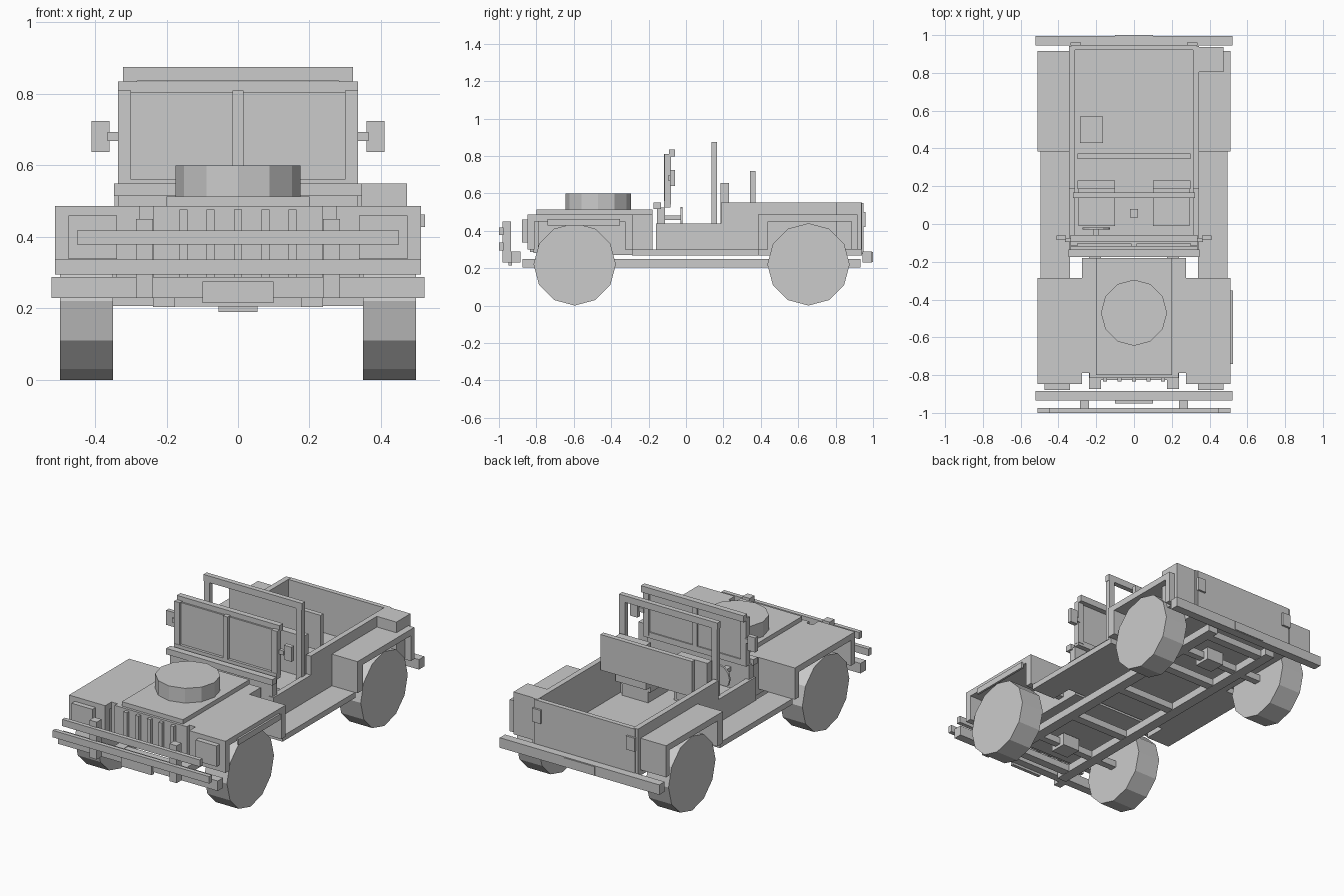
import bpy, bmesh, math
from mathutils import Matrix


def box(name, x, y, z, mirror=False):
    """Box from (min, max) ranges; mirror adds the twin across x = 0."""
    bm = bmesh.new()
    ranges = [x, (-x[1], -x[0])] if mirror else [x]
    for rx in ranges:
        size = [b - a for a, b in (rx, y, z)]
        mid = [(a + b) / 2 for a, b in (rx, y, z)]
        bmesh.ops.create_cube(bm, size=1, matrix=Matrix.Translation(mid) @ Matrix.Diagonal((*size, 1)))
    return finish(name, bm)


def disc(name, center, radius, depth, axis, sides=12):
    """Low-poly cylinder with a vertex at its extreme points."""
    rot = {'X': Matrix.Rotation(math.pi / 2, 4, 'Y'),
           'Y': Matrix.Rotation(math.pi / 2, 4, 'X'),
           'Z': Matrix.Identity(4)}[axis]
    bm = bmesh.new()
    bmesh.ops.create_cone(bm, cap_ends=True, segments=sides, radius1=radius, radius2=radius,
                          depth=depth, matrix=Matrix.Translation(center) @ rot)
    return finish(name, bm)


def finish(name, bm):
    mesh = bpy.data.meshes.new(name)
    bm.to_mesh(mesh)
    bm.free()
    obj = bpy.data.objects.new(name, mesh)
    bpy.context.collection.objects.link(obj)
    return obj


# Wheels, axles and differentials
for end, y in (("front", -0.595), ("rear", 0.655)):
    for side, s in (("left", -1), ("right", 1)):
        disc(f"{end}_{side}_wheel", (s * 0.424, y, 0.22), 0.22, 0.148, 'X')
    box(f"{end}_axle", (-0.35, 0.35), (y - 0.02, y + 0.02), (0.207, 0.247))
    box(f"{end}_differential", (-0.055, 0.055), (y - 0.05, y + 0.05), (0.19, 0.265))
disc("spare_wheel", (0, -0.47, 0.556), 0.175, 0.088, 'Z')

# Chassis frame
box("frame_rails", (0.176, 0.238), (-0.874, 0.933), (0.203, 0.248), True)
for i, y in enumerate((-0.8, -0.3, 0.1, 0.45, 0.87)):
    box(f"crossmember_{i}", (-0.176, 0.176), (y - 0.025, y + 0.025), (0.205, 0.245))

# Bumpers, plates and brush guard
box("front_bumper", (-0.522, 0.522), (-0.935, -0.885), (0.229, 0.288))
box("front_plate", (-0.1, 0.1), (-0.95, -0.93), (0.215, 0.275))
box("rear_bumper", (-0.522, 0.522), (0.945, 0.995), (0.229, 0.288))
box("rear_plate", (-0.1, 0.1), (0.99, 1.0), (0.232, 0.285))
box("guard_posts", (0.238, 0.285), (-0.98, -0.935), (0.229, 0.45), True)
box("guard_upper_bar", (-0.45, 0.45), (-1.0, -0.975), (0.378, 0.418))
box("guard_lower_bar", (-0.512, 0.512), (-1.0, -0.975), (0.295, 0.336))

# Engine bay, hood and grille
box("engine_bay", (-0.275, 0.275), (-0.79, -0.18), (0.27, 0.487))
box("hood", (-0.2, 0.2), (-0.8, -0.18), (0.487, 0.513))
box("grille_panel", (-0.236, 0.236), (-0.815, -0.79), (0.28, 0.487))
for i in range(5):
    x = (i - 2) * 0.0765
    box(f"grille_bar_{i}", (x - 0.011, x + 0.011), (-0.835, -0.812), (0.285, 0.476))

# Front fenders and headlights
box("front_fender_tops", (0.275, 0.512), (-0.848, -0.286), (0.45, 0.487), True)
box("front_fender_faces", (0.275, 0.512), (-0.848, -0.81), (0.30, 0.45), True)
box("front_fender_backs", (0.275, 0.512), (-0.326, -0.286), (0.30, 0.45), True)
box("headlights", (0.338, 0.474), (-0.878, -0.846), (0.338, 0.46), True)
box("side_tool", (0.51, 0.523), (-0.74, -0.352), (0.427, 0.462))

# Rear fenders
box("rear_fender_tops", (0.34, 0.512), (0.385, 0.917), (0.45, 0.487), True)
box("rear_fender_fronts", (0.34, 0.512), (0.385, 0.438), (0.30, 0.45), True)
box("rear_fender_backs", (0.34, 0.512), (0.884, 0.917), (0.30, 0.45), True)
box("storage_can", (0.345, 0.473), (0.805, 0.937), (0.30, 0.55))

# Body tub and running boards
box("floor", (-0.345, 0.345), (-0.16, 0.94), (0.267, 0.295))
box("low_side_walls", (0.313, 0.345), (-0.16, 0.188), (0.267, 0.438), True)
box("high_side_walls", (0.313, 0.345), (0.188, 0.942), (0.267, 0.55), True)
box("tailgate", (-0.33, 0.33), (0.92, 0.948), (0.275, 0.548))
box("tail_lights", (0.28, 0.335), (0.944, 0.96), (0.42, 0.50), True)
box("running_boards", (0.34, 0.495), (-0.29, 0.39), (0.267, 0.30), True)

# Cowl and dashboard
box("firewall", (-0.335, 0.335), (-0.155, -0.112), (0.28, 0.525))
box("cowl", (-0.347, 0.347), (-0.175, -0.135), (0.515, 0.55))

# Windshield and mirrors
box("windshield_pane", (-0.305, 0.305), (-0.102, -0.09), (0.545, 0.805))
box("windshield_pillars", (0.30, 0.336), (-0.116, -0.08), (0.54, 0.81), True)
box("windshield_divider", (-0.015, 0.015), (-0.118, -0.083), (0.545, 0.81))
box("windshield_sill", (-0.335, 0.335), (-0.118, -0.083), (0.525, 0.56))
box("windshield_top_rail", (-0.336, 0.336), (-0.092, -0.058), (0.797, 0.835))
box("mirror_arms", (0.33, 0.365), (-0.095, -0.075), (0.668, 0.694), True)
box("mirrors", (0.36, 0.41), (-0.085, -0.06), (0.638, 0.724), True)

# Roll bar
box("roll_bar_posts", (0.283, 0.32), (0.137, 0.167), (0.29, 0.84), True)
box("roll_bar_top", (-0.322, 0.322), (0.137, 0.167), (0.836, 0.875))

# Seats
box("seat_bases", (0.115, 0.285), (0.0, 0.19), (0.29, 0.36), True)
box("seat_cushions", (0.1, 0.295), (-0.01, 0.19), (0.36, 0.415), True)
box("seat_backs", (0.1, 0.3), (0.185, 0.23), (0.39, 0.655), True)
box("rear_seat_back", (-0.3, 0.3), (0.343, 0.372), (0.51, 0.72))

# Cabin details
box("gear_lever", (-0.022, 0.022), (0.035, 0.08), (0.29, 0.42))
box("steering_column", (-0.217, -0.185), (-0.115, -0.025), (0.458, 0.482))
disc("steering_wheel", (-0.2, -0.024, 0.455), 0.072, 0.012, 'Y')
box("cargo_box", (-0.286, -0.164), (0.43, 0.57), (0.29, 0.42))
